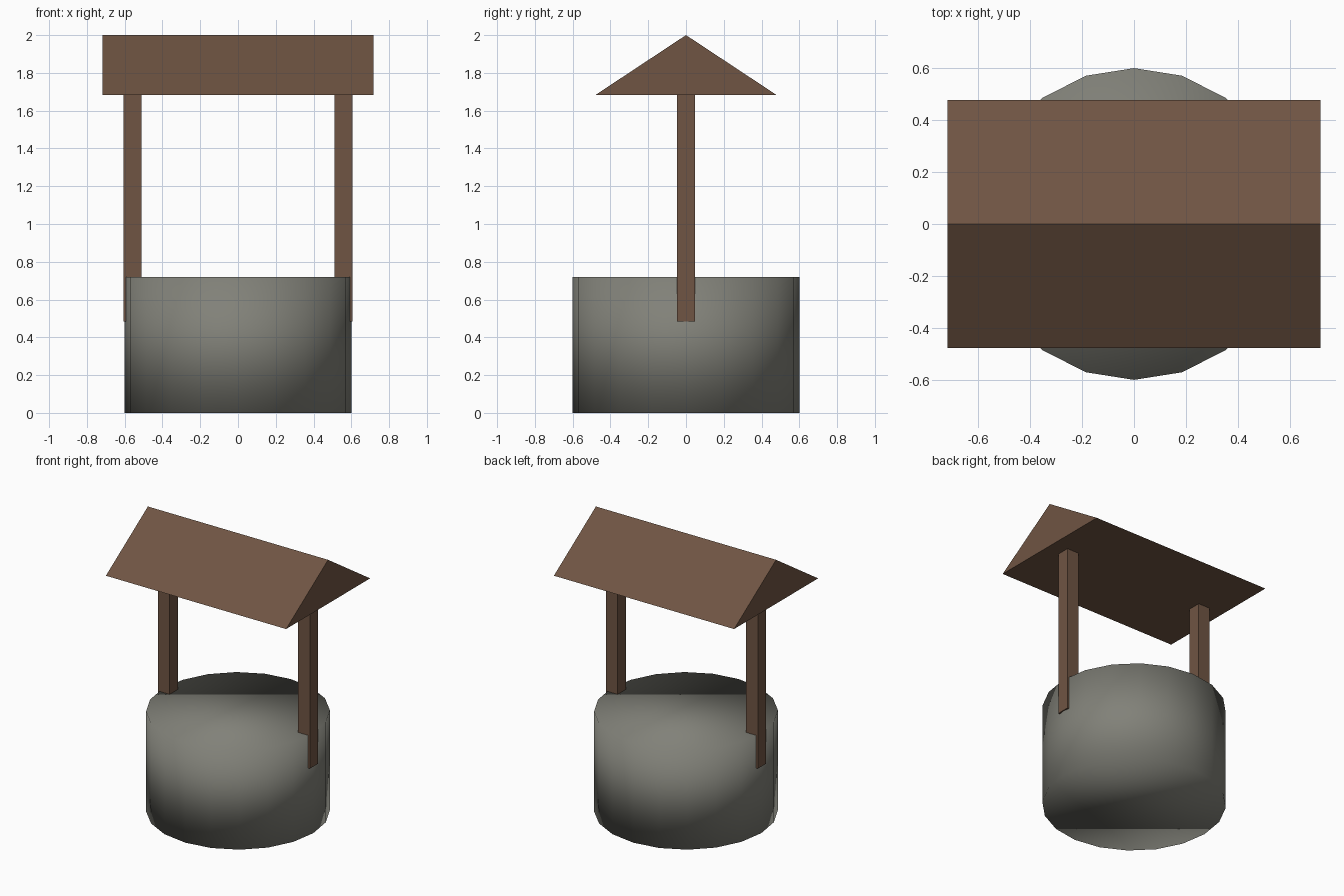
import bpy
import bmesh

cube = bpy.data.objects.get("Cube")
if cube:
    bpy.data.objects.remove(cube, do_unlink=True)


def make_material(name, colour):
    mat = bpy.data.materials.new(name)
    mat.use_nodes = True
    mat.diffuse_color = (*colour, 1)
    mat.node_tree.nodes["Principled BSDF"].inputs["Base Color"].default_value = (*colour, 1)
    return mat


stone = make_material("grey stone", (0.22, 0.22, 0.19))
wood = make_material("brown wood", (0.16, 0.09, 0.056))

# Round well base, smooth all over
BASE_HEIGHT = 0.72
bpy.ops.mesh.primitive_cylinder_add(
    vertices=20, radius=0.6, depth=BASE_HEIGHT, location=(0, 0, BASE_HEIGHT / 2))
base = bpy.context.object
base.name = "well_base"
base.data.materials.append(stone)
bpy.ops.object.shade_smooth()

# Square posts set into the sides of the base
EAVES = 1.684
POST_BOTTOM = 0.484
POST_WIDTH = 0.094
for side, name in ((1, "left_post"), (-1, "right_post")):
    bpy.ops.mesh.primitive_cube_add(
        size=1, location=(side * 0.559, 0, (EAVES + POST_BOTTOM) / 2))
    post = bpy.context.object
    post.name = name
    post.scale = (POST_WIDTH, POST_WIDTH, EAVES - POST_BOTTOM)
    bpy.ops.object.transform_apply(location=False, rotation=False, scale=True)
    post.data.materials.append(wood)

# Solid gable roof: a triangular profile extruded along x
HALF_LENGTH = 0.718
HALF_DEPTH = 0.478
bm = bmesh.new()
profile = [(-HALF_DEPTH, EAVES), (HALF_DEPTH, EAVES), (0, 2)]
gable = bm.faces.new([bm.verts.new((-HALF_LENGTH, y, z)) for y, z in profile])
ends = bmesh.ops.extrude_face_region(bm, geom=[gable], use_keep_orig=True)["geom"]
bmesh.ops.translate(
    bm, vec=(2 * HALF_LENGTH, 0, 0),
    verts=[v for v in ends if isinstance(v, bmesh.types.BMVert)])
bmesh.ops.recalc_face_normals(bm, faces=bm.faces[:])
mesh = bpy.data.meshes.new("gable_roof")
bm.to_mesh(mesh)
bm.free()
mesh.materials.append(wood)
bpy.context.collection.objects.link(bpy.data.objects.new("gable_roof", mesh))
